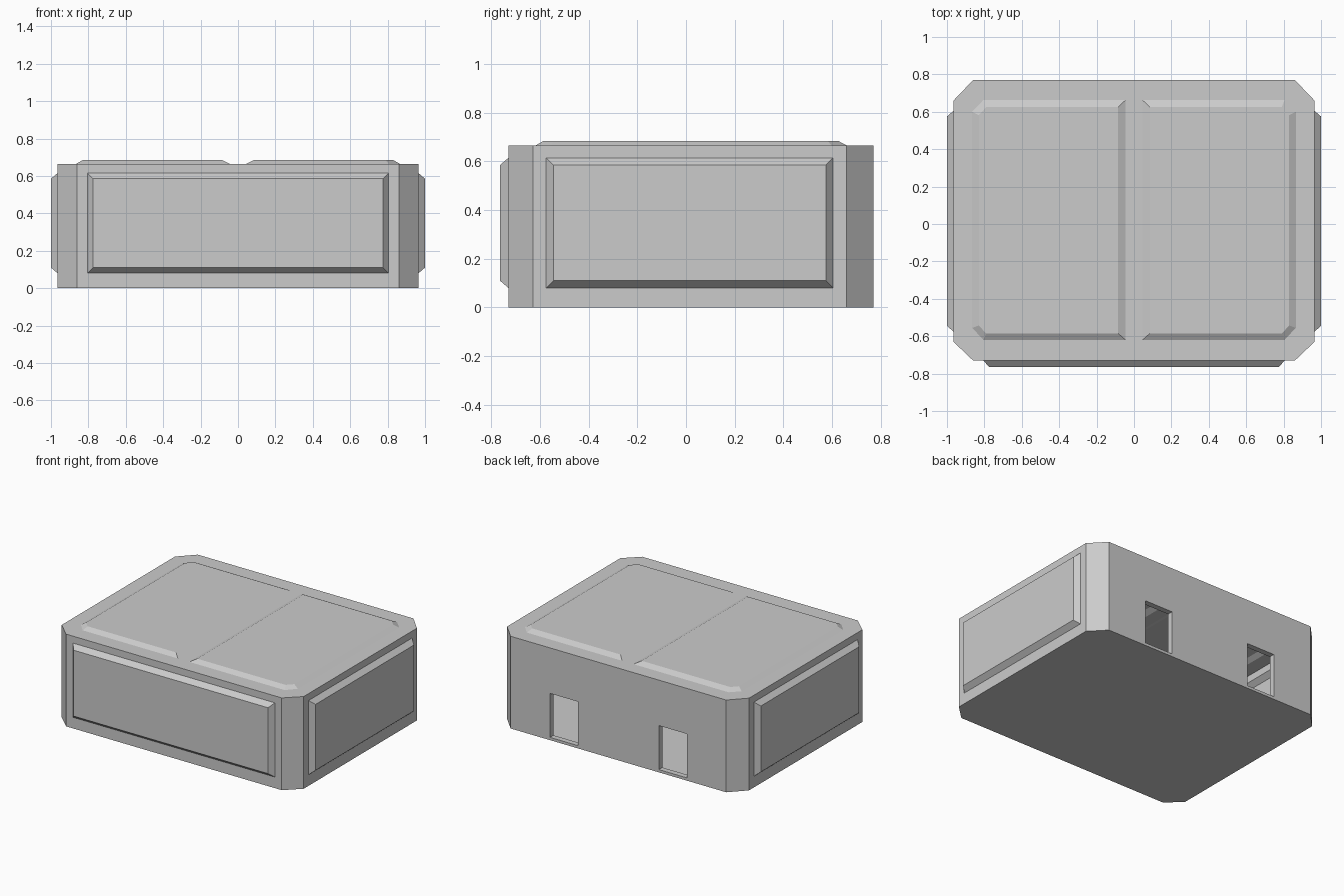
import bpy, bmesh

if "Cube" in bpy.data.objects:
    bpy.data.objects.remove(bpy.data.objects["Cube"])

W, CX = 0.965, 0.86            # half width, start of corner chamfer
Y0, Y1 = -0.73, 0.77           # front and back walls
CY0, CY1 = -0.63, 0.66         # chamfer limits along the sides
H = 0.665                      # wall height

bm = bmesh.new()


def face(pts):
    bm.faces.new([bm.verts.new(p) for p in pts])


def loops(rings, cap=True):
    """Join successive point rings with quads, optionally closing the last."""
    for a, b in zip(rings, rings[1:]):
        for i in range(len(a)):
            j = (i + 1) % len(a)
            face([a[i], a[j], b[j], b[i]])
    if cap:
        face(rings[-1])


def rect(u0, u1, v0, v1):
    return [(u0, v0), (u1, v0), (u1, v1), (u0, v1)]


def wall_rings(lo, hi):
    """Wall outline, panel rim and raised panel face."""
    m = 0.055
    return [rect(lo, hi, 0, H), rect(lo + m, hi - m, 0.08, 0.615),
            rect(lo + m + 0.03, hi - m - 0.03, 0.11, 0.585)]


# front wall with raised panel
depth = [Y0, Y0, -0.765]
loops([[(u, d, v) for u, v in r] for r, d in zip(wall_rings(-CX, CX), depth)])

# half of the lid with its bevelled panel
lid = [
    [(0, Y0), (CX, Y0), (W, CY0), (W, CY1), (CX, Y1), (0, Y1)],
    [(0.045, -0.62), (0.805, -0.62), (0.865, -0.555),
     (0.865, 0.60), (0.805, 0.663), (0.045, 0.663)],
    [(0.085, -0.585), (0.79, -0.585), (0.83, -0.543),
     (0.83, 0.582), (0.79, 0.625), (0.085, 0.625)],
]

for s in (1, -1):
    # side wall with raised panel
    loops([[(s * d, u, v) for u, v in r]
           for r, d in zip(wall_rings(CY0, CY1), (W, W, 1.0))])
    # lid half
    loops([[(s * x, y, z) for x, y in r]
           for r, z in zip(lid, (H, H, 0.685))])
    # back wall half with an open doorway and short reveal
    hole = rect(0.322, 0.546, 0.02, 0.337)
    back = [(rect(0, CX, 0, H), Y1), (hole, Y1), (hole, Y1 - 0.04)]
    loops([[(s * u, d, v) for u, v in r] for r, d in back], cap=False)
    # chamfered corners
    for ya, yb in ((Y0, CY0), (Y1, CY1)):
        face([(s * CX, ya, 0), (s * W, yb, 0), (s * W, yb, H), (s * CX, ya, H)])
    # floor half
    face([(s * x, y, 0) for x, y in lid[0]])

bmesh.ops.remove_doubles(bm, verts=bm.verts[:], dist=1e-4)
bmesh.ops.recalc_face_normals(bm, faces=bm.faces[:])

mesh = bpy.data.meshes.new("panelled_shell")
bm.to_mesh(mesh)
bm.free()
obj = bpy.data.objects.new("panelled_shell", mesh)
bpy.context.collection.objects.link(obj)
